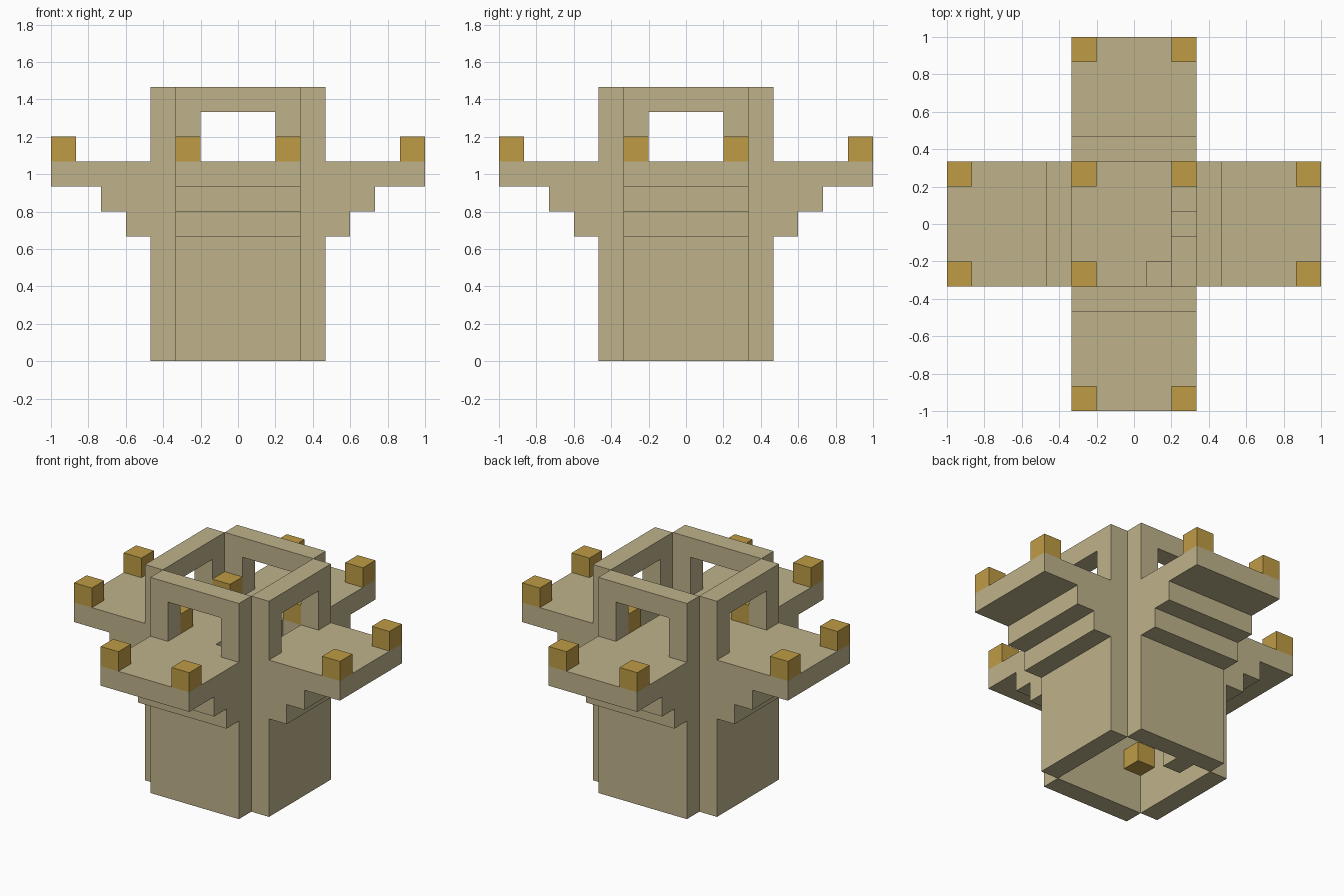
import bpy, bmesh, math
from mathutils import Matrix, Vector

U = 2 / 15  # edge of one block

cube = bpy.data.objects.get("Cube")
if cube:
    bpy.data.objects.remove(cube, do_unlink=True)


def material(name, rgb):
    m = bpy.data.materials.new(name)
    m.use_nodes = True
    m.diffuse_color = (*rgb, 1)
    bsdf = next(n for n in m.node_tree.nodes if n.type == 'BSDF_PRINCIPLED')
    bsdf.inputs["Base Color"].default_value = (*rgb, 1)
    return m


STONE = material("sandstone", (0.52, 0.45, 0.26))
GOLD = material("lamp gold", (0.52, 0.33, 0.06))


def prism(name, points, push, mat):
    """Extrude a flat outline, given in block units, along push."""
    bm = bmesh.new()
    face = bm.faces.new([bm.verts.new(Vector(p) * U) for p in points])
    new = bmesh.ops.extrude_face_region(bm, geom=[face])["geom"]
    verts = [v for v in new if isinstance(v, bmesh.types.BMVert)]
    bmesh.ops.translate(bm, verts=verts, vec=Vector(push) * U)
    bmesh.ops.recalc_face_normals(bm, faces=bm.faces)
    mesh = bpy.data.meshes.new(name)
    bm.to_mesh(mesh)
    bm.free()
    mesh.materials.append(mat)
    ob = bpy.data.objects.new(name, mesh)
    bpy.context.collection.objects.link(ob)
    return ob


def block(name, x, y, z, mat):
    """One block centred on cell x, y with its base at level z."""
    h = 0.5
    outline = [(x - h, y - h, z), (x + h, y - h, z), (x + h, y + h, z), (x - h, y + h, z)]
    return prism(name, outline, (0, 0, 1), mat)


# Wall and stepped balcony share one side profile: (distance from centre, height)
profile = [(2.5, 0), (3.5, 0), (3.5, 5), (4.5, 5), (4.5, 6), (5.5, 6),
           (5.5, 7), (7.5, 7), (7.5, 8), (3.5, 8), (3.5, 11), (2.5, 11)]
opening = [(2, 8), (4, 8), (4, 10), (2, 10)]

for i, side in enumerate(("left", "back", "right", "front")):
    turn = Matrix.Rotation(i * math.pi / 2, 4, 'Z')
    wall = prism(side + "_wall_and_balcony", [(r, -2.5, z) for r, z in profile], (0, 5, 0), STONE)
    cutter = prism(side + "_window_cutter", [(r, -1.5, z) for r, z in opening], (0, 3, 0), STONE)
    cutter.hide_render = True
    cutter.hide_viewport = True
    cutter.display_type = 'WIRE'
    wall.data.transform(turn)
    cutter.data.transform(turn)
    mod = wall.modifiers.new("window", 'BOOLEAN')
    mod.operation = 'DIFFERENCE'
    mod.solver = 'EXACT'
    mod.object = cutter
    # Lamps on the outer balcony corners
    for s in (-2, 2):
        lamp = block(side + "_balcony_lamp", 7, s, 8, GOLD)
        lamp.data.transform(turn)

# Upper floor with the stairwell left open
floor = [(-2.5, -2.5), (0.5, -2.5), (0.5, -1.5), (1.5, -1.5),
         (1.5, 1.5), (2.5, 1.5), (2.5, 2.5), (-2.5, 2.5)]
prism("upper_floor", [(x, y, 7) for x, y in floor], (0, 0, 1), STONE)

# Winding stair along the inside of the walls
stair = [(1, -2, 6), (2, -2, 5), (2, -1, 5), (2, 0, 4), (2, 1, 3),
         (2, 2, 2), (1, 2, 2), (0, 2, 1), (-1, 2, 0)]
for x, y, z in stair:
    block("stair_step", x, y, z, STONE)

# Lamps inside the tower
for x, y in ((-2, -2), (-2, 2), (2, 2)):
    block("upper_room_lamp", x, y, 8, GOLD)
block("lower_room_lamp", -2, -2, 2, GOLD)
